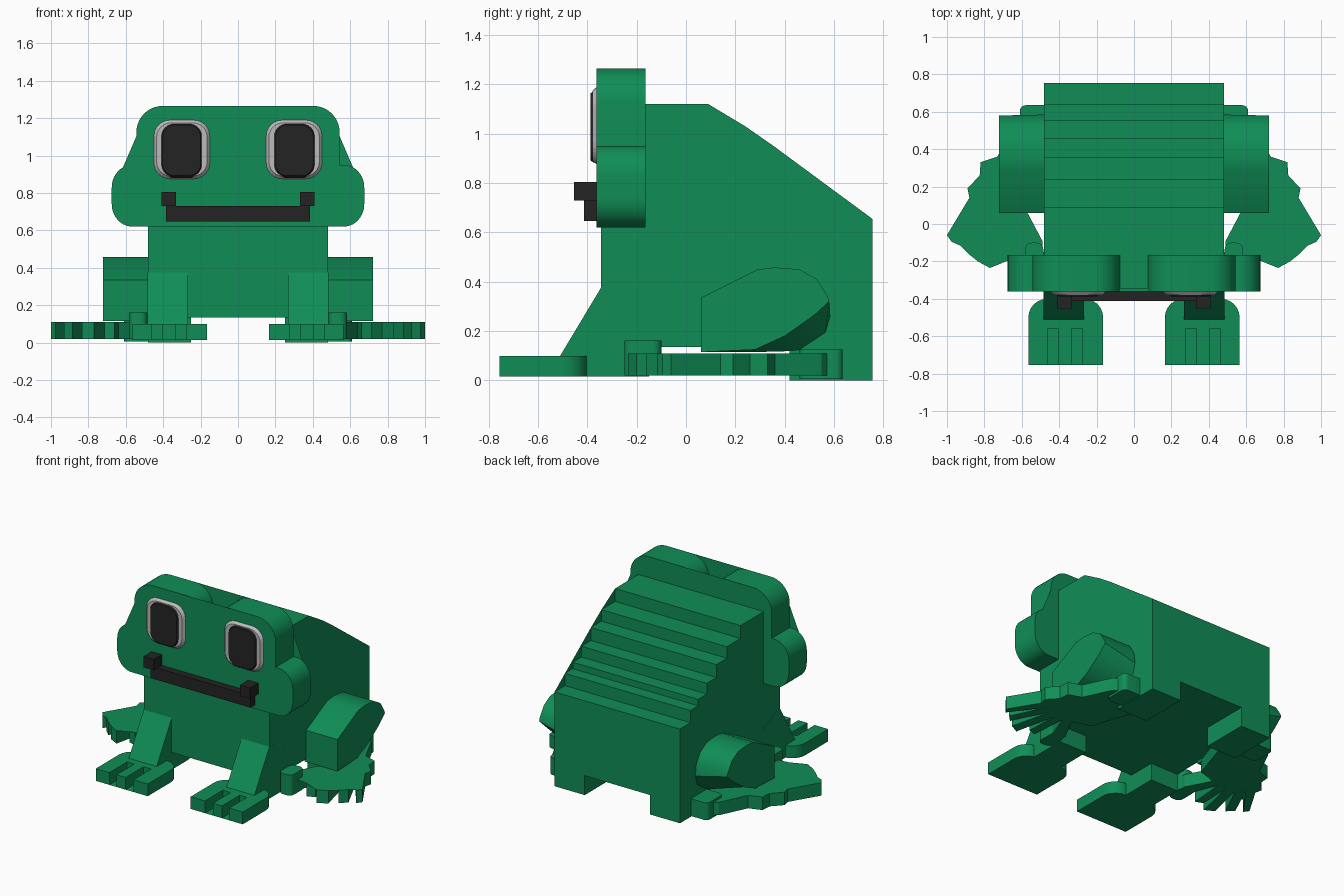
import bpy, bmesh, math

if "Cube" in bpy.data.objects:
    bpy.data.objects.remove(bpy.data.objects["Cube"])


def material(name, rgb):
    m = bpy.data.materials.new(name)
    m.diffuse_color = (*rgb, 1)
    m.use_nodes = True
    m.node_tree.nodes["Principled BSDF"].inputs["Base Color"].default_value = m.diffuse_color
    return m


GREEN = material("frog green", (0.005, 0.27, 0.095))
BLACK = material("soft black", (0.017, 0.017, 0.017))
WHITE = material("eye white", (0.5, 0.5, 0.5))

AXES = {"x": lambda a, b, t: (t, a, b),   # profile in y,z
        "y": lambda a, b, t: (a, t, b),   # profile in x,z
        "z": lambda a, b, t: (a, b, t)}   # profile in x,y


def loft(name, axis, start, lo, end, hi, mat, mirror=False, smooth=False):
    """Solid between two matching profiles at lo and hi along an axis."""
    bm = bmesh.new()
    place = AXES[axis]
    a = [bm.verts.new(place(p[0], p[1], lo)) for p in start]
    b = [bm.verts.new(place(p[0], p[1], hi)) for p in end]
    bm.faces.new(a)
    bm.faces.new(b[::-1])
    n = len(a)
    for i in range(n):
        j = (i + 1) % n
        bm.faces.new((a[j], a[i], b[i], b[j]))
    bmesh.ops.triangulate(bm, faces=[f for f in bm.faces if len(f.verts) > 4])
    bmesh.ops.recalc_face_normals(bm, faces=bm.faces)
    me = bpy.data.meshes.new(name)
    bm.to_mesh(me)
    bm.free()
    me.materials.append(mat)
    ob = bpy.data.objects.new(name, me)
    bpy.context.collection.objects.link(ob)
    if smooth:
        bpy.ops.object.select_all(action="DESELECT")
        ob.select_set(True)
        bpy.context.view_layer.objects.active = ob
        bpy.ops.object.shade_smooth_by_angle(angle=math.radians(30))
    if mirror:
        mod = ob.modifiers.new("mirror", "MIRROR")
        mod.use_mirror_merge = False
    return ob


def prism(name, axis, pts, lo, hi, mat, mirror=False, smooth=False):
    return loft(name, axis, pts, lo, pts, hi, mat, mirror, smooth)


def box(name, x, y, z, mat, mirror=False):
    pts = [(x[0], y[0]), (x[1], y[0]), (x[1], y[1]), (x[0], y[1])]
    return prism(name, "z", pts, z[0], z[1], mat, mirror)


def arc(cx, cy, rx, ry, a0, a1, n=10):
    return [(cx + rx * math.cos(math.radians(a0 + (a1 - a0) * i / n)),
             cy + ry * math.sin(math.radians(a0 + (a1 - a0) * i / n)))
            for i in range(n + 1)]


def rounded(x0, x1, y0, y1, r):
    return (arc(x1 - r, y0 + r, r, r, -90, 0, 6) + arc(x1 - r, y1 - r, r, r, 0, 90, 6)
            + arc(x0 + r, y1 - r, r, r, 90, 180, 6) + arc(x0 + r, y0 + r, r, r, 180, 270, 6))


def inset(pts, d):
    xs, ys = [p[0] for p in pts], [p[1] for p in pts]
    cx, cy = (min(xs) + max(xs)) / 2, (min(ys) + max(ys)) / 2
    sx = 1 - 2 * d / (max(xs) - min(xs))
    sy = 1 - 2 * d / (max(ys) - min(ys))
    return [(cx + (x - cx) * sx, cy + (y - cy) * sy) for x, y in pts]


# Body with a stepped back
profile = [(-0.345, 0.135), (-0.345, 1.12)]
steps = [(0.09, 1.12), (0.24, 1.03), (0.355, 0.95), (0.46, 0.86),
         (0.555, 0.785), (0.64, 0.74), (0.755, 0.655)]
for i, (y, z) in enumerate(steps):
    profile.append((y, z))
    if i + 1 < len(steps):
        profile.append((y, steps[i + 1][1]))
profile.append((0.755, 0.135))
prism("body", "x", profile, -0.482, 0.482, GREEN)

# Head slab: cheeks and eye bumps in one outline
half = ([(0.42, 0.645), (0.48, 0.62)]
        + arc(0.565, 0.74, 0.11, 0.12, -90, 0)
        + arc(0.565, 0.83, 0.11, 0.12, 0, 90)
        + [(0.543, 0.95)]
        + arc(0.403, 1.125, 0.14, 0.14, 0, 90)
        + arc(0.215, 1.125, 0.14, 0.14, 90, 180)
        + [(0.075, 1.10)])
prism("head", "y", half + [(-x, z) for x, z in reversed(half)],
      -0.362, -0.165, GREEN, smooth=True)

# Eyes: thin pale plate with a black pupil
white = rounded(0.15, 0.45, 0.875, 1.19, 0.085)
loft("eye_white", "y", white, -0.361, inset(white, 0.015), -0.379, WHITE, True)
pupil = rounded(0.188, 0.415, 0.88, 1.175, 0.07)
loft("pupil", "y", pupil, -0.37, inset(pupil, 0.012), -0.388, BLACK, True)

# Mouth with raised corners
box("mouth", (-0.385, 0.385), (-0.413, -0.35), (0.647, 0.73), BLACK)
box("mouth_corner", (0.332, 0.41), (-0.453, -0.35), (0.73, 0.805), BLACK, True)

# Front legs and three-toed feet
prism("front_leg", "x",
      [(-0.345, 0.375), (-0.51, 0.10), (-0.51, 0.015), (-0.15, 0.015),
       (-0.15, 0.3), (-0.3, 0.375)], 0.268, 0.483, GREEN, True)
foot = arc(0.465, -0.50, 0.10, 0.10, 0, 90, 6) + arc(0.265, -0.50, 0.10, 0.10, 90, 180, 6)
for x0, x1 in ((0.165, 0.275), (0.335, 0.405), (0.46, 0.565)):
    top0 = [] if x0 == 0.165 else [(x0, -0.56)]
    top1 = [] if x1 == 0.565 else [(x1, -0.56)]
    foot += top0 + [(x0, -0.755), (x1, -0.755)] + top1
prism("front_foot", "z", foot, 0.015, 0.10, GREEN, True, True)

# Hind thighs, undercut toward the back
inner = [(0.06, 0.115), (0.06, 0.335), (0.29, 0.45), (0.36, 0.458), (0.46, 0.45),
         (0.53, 0.41), (0.575, 0.34), (0.585, 0.26), (0.565, 0.19), (0.46, 0.12), (0.28, 0.115)]
outer = inner[:7] + [(0.58, 0.32), (0.52, 0.265), (0.40, 0.18), (0.28, 0.125)]
loft("thigh", "x", inner, 0.47, outer, 0.723, GREEN, True, True)

# Hind feet with spread toes
prism("hind_foot", "z",
      [(0.48, 0.63), (0.53, 0.63), (0.64, 0.55), (0.73, 0.36), (0.82, 0.33), (0.825, 0.26),
       (0.89, 0.19), (0.88, 0.14), (1.0, -0.06), (0.975, -0.095), (0.82, 0.115),
       (0.93, -0.115), (0.885, -0.16), (0.765, 0.085), (0.835, -0.20), (0.77, -0.235),
       (0.705, 0.06), (0.715, -0.17), (0.66, -0.19), (0.64, 0.06), (0.58, -0.10),
       (0.58, -0.18), (0.49, -0.18), (0.49, -0.09), (0.58, 0.08), (0.45, 0.12),
       (0.36, 0.40), (0.40, 0.60)], 0.02, 0.11, GREEN, True)
prism("thumb", "z", rounded(0.485, 0.582, -0.25, -0.10, 0.035), 0.02, 0.162, GREEN, True, True)
box("heel", (0.25, 0.482), (0.42, 0.755), (0.0, 0.14), GREEN, True)
prism("heel_pad", "z", rounded(0.44, 0.61, 0.46, 0.635, 0.03), 0.005, 0.125, GREEN, True, True)
